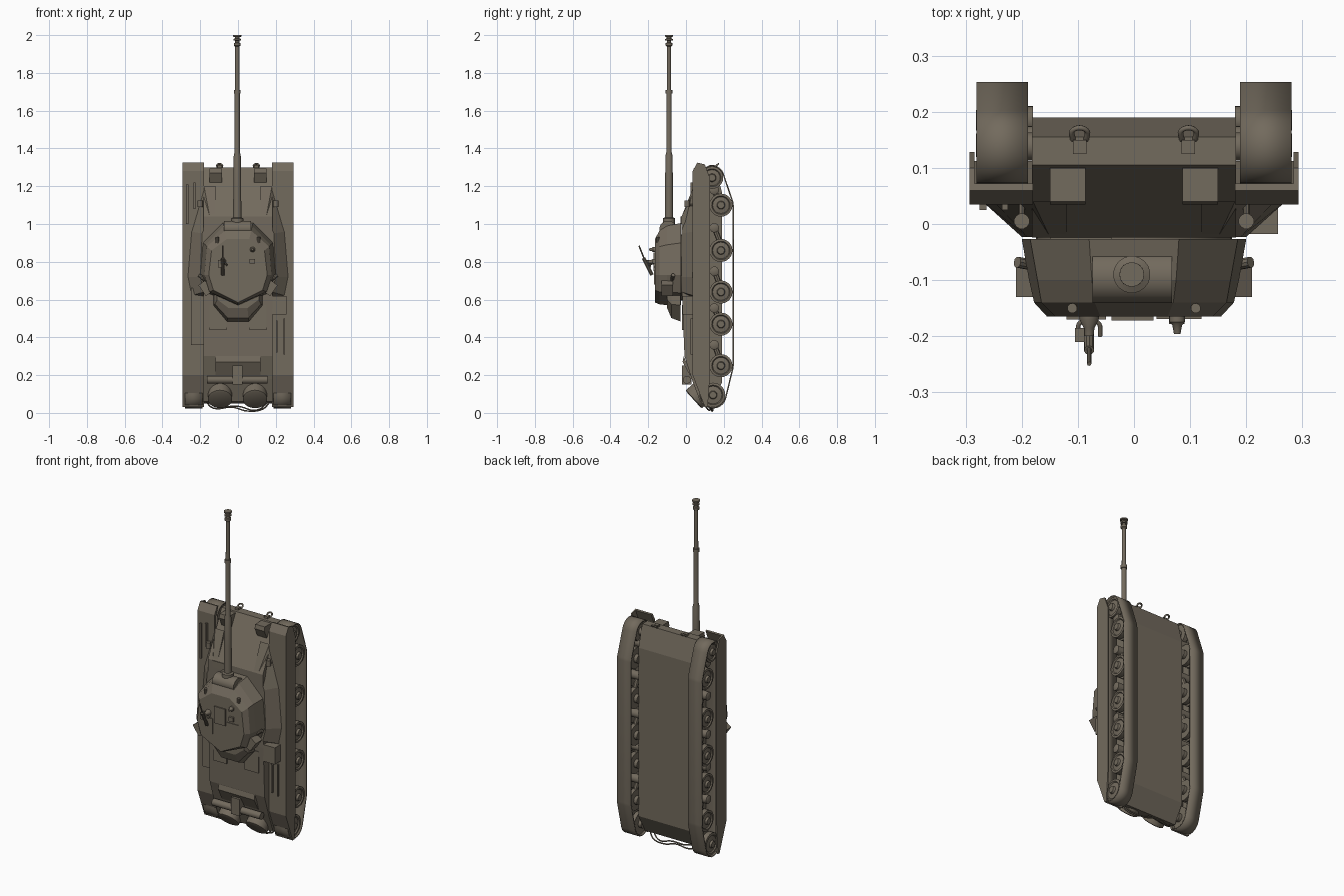
import bpy, bmesh, math
from mathutils import Vector, geometry

if "Cube" in bpy.data.objects:
    bpy.data.objects.remove(bpy.data.objects["Cube"])

mat = bpy.data.materials.new("drab brown grey")
mat.diffuse_color = (0.17, 0.145, 0.11, 1)
mat.use_nodes = True
mat.node_tree.nodes["Principled BSDF"].inputs["Base Color"].default_value = mat.diffuse_color


def finish(name, bm, smooth=False):
    bmesh.ops.recalc_face_normals(bm, faces=bm.faces)
    me = bpy.data.meshes.new(name)
    bm.to_mesh(me)
    bm.free()
    me.materials.append(mat)
    ob = bpy.data.objects.new(name, me)
    bpy.context.collection.objects.link(ob)
    if smooth:
        bpy.ops.object.select_all(action='DESELECT')
        ob.select_set(True)
        bpy.context.view_layer.objects.active = ob
        bpy.ops.object.shade_smooth_by_angle(angle=math.radians(35))
    return ob


def loft(name, rings, caps=True, smooth=False):
    bm = bmesh.new()
    vs = [[bm.verts.new(p) for p in r] for r in rings]
    n = len(rings[0])
    for a, b in zip(vs, vs[1:]):
        for i in range(n):
            bm.faces.new((a[i], a[(i + 1) % n], b[(i + 1) % n], b[i]))
    if caps:
        bm.faces.new(vs[0])
        bm.faces.new(vs[-1])
    return finish(name, bm, smooth)


def side_profile(name, yz, x0, x1):
    return loft(name, [[(x, y, z) for y, z in yz] for x in (x0, x1)])


def plan(name, layers, s=1):
    """Stack of (y, [(x, z)...]) outlines."""
    return loft(name, [[(s * x, y, z) for x, z in pts] for y, pts in layers])


def both(half):
    """Mirror a half outline (x >= 0) into a closed one."""
    return half + [(-x, z) for x, z in reversed(half) if x > 0]


def box(name, x, y, z):
    return side_profile(name, [(y[0], z[0]), (y[1], z[0]), (y[1], z[1]), (y[0], z[1])], *x)


def lathe(name, p, d, steps, n=20):
    """Turned part: steps are (distance along d, radius)."""
    p, d = Vector(p), Vector(d).normalized()
    u = d.orthogonal().normalized()
    v = d.cross(u)
    ang = [2 * math.pi * i / n for i in range(n)]
    return loft(name, [[p + d * t + (u * math.cos(a) + v * math.sin(a)) * r for a in ang]
                       for t, r in steps], smooth=True)


def rod(name, a, b, r, n=12):
    a, b = Vector(a), Vector(b)
    return lathe(name, a, b - a, [(0, r), ((b - a).length, r)], n)


def cable(name, pts, r):
    cu = bpy.data.curves.new(name, 'CURVE')
    cu.dimensions = '3D'
    cu.bevel_depth, cu.bevel_resolution, cu.resolution_u = r, 1, 6
    sp = cu.splines.new('BEZIER')
    sp.bezier_points.add(len(pts) - 1)
    for bp, p in zip(sp.bezier_points, pts):
        bp.co = p
        bp.handle_left_type = bp.handle_right_type = 'AUTO'
    cu.materials.append(mat)
    ob = bpy.data.objects.new(name, cu)
    bpy.context.collection.objects.link(ob)
    bpy.ops.object.select_all(action='DESELECT')
    ob.select_set(True)
    bpy.context.view_layer.objects.active = ob
    bpy.ops.object.convert(target='MESH')


# Hull: nose at +z, deck toward -y, belly at +y
side_profile("hull", [(.19, .16), (.13, .05), (.075, .06), (.03, .18), (-.008, .3), (-.02, .6),
                      (-.024, 1.04), (.105, 1.3), (.155, 1.3), (.19, 1.17)], -.182, .182)
box("engine_hatch", (-.15, -.06), (-.022, -.005), (.44, .57))
box("engine_grille", (.06, .15), (-.022, -.005), (.44, .57))
side_profile("rear_deck_ridge", [(-.012, .3), (-.018, .27), (.02, .2), (.03, .2)], -.12, .12)
box("driver_hatch", (-.15, -.04), (-.028, -.01), (1.0, 1.04))
rod("unditching_log", (-.165, .005, .175), (.155, .005, .175), .021)
box("log_bracket", (-.03, .025), (-.022, .03), (.15, .25))

# Rear drums and tow cable
for x in (-.095, .09):
    lathe("fuel_drum", (x, .04, .07), (0, .74, .67), [(0, .055), (.004, .064), (.08, .064)], 28)
cable("tow_cable", [(-.17, .1, .06), (-.13, .13, .025), (-.03, .14, .03), (.05, .14, .01),
                    (.13, .13, .02), (.17, .1, .06)], .004)
cable("tow_cable_upper", [(-.17, .08, .07), (-.1, .12, .035), (.0, .13, .035), (.1, .12, .015),
                          (.17, .08, .07)], .004)

# Track loop: hull of all the wheel circles
road = [(.185, z) for z in (1.1, .86, .64, .47, .25)]
wheels = [(y, z, .062) for y, z in road] + [(.138, 1.245, .06), (.143, .095, .066)]
circ = [(y + (r + .006) * math.cos(k * math.pi / 12), z + (r + .006) * math.sin(k * math.pi / 12))
        for y, z, r in wheels for k in range(24)]
band = [circ[i] for i in geometry.convex_hull_2d([Vector(c) for c in circ])]

for s in (-1, 1):
    track = loft("track", [[(s * x, y, z) for y, z in band] for x in (.189, .281)], False, True)
    m = track.modifiers.new("thickness", 'SOLIDIFY')
    m.thickness, m.offset = .007, -1
    for y, z, r in wheels:
        r -= .001
        lathe("wheel", (s * .18, y, z), (s, 0, 0),
              [(0, .025), (.02, .025), (.02, r), (.045, r), (.045, r * .7), (.06, r * .7),
               (.06, r), (.09, r), (.092, r * .8), (.086, r * .72), (.09, .022), (.102, .018)], 24)
    for z in (1.18, .98, .75, .555, .36):
        lathe("return_roller", (s * .18, .15, z), (s, 0, 0), [(0, .025), (.075, .025), (.08, .015)], 14)
        rod("suspension_arm", (s * .215, .15, z), (s * .215, .185, z - .09), .014, 8)

    # Fender with end flaps, outer skirt
    side_profile("fender", [(.035, 1.28), (.06, 1.325), (.072, 1.322), (.05, 1.27), (.05, .2),
                            (.112, .035), (.1, .03), (.035, .2)], s * .18, s * .293)
    side_profile("side_skirt", [(.035, 1.28), (.06, 1.325), (.1, 1.315), (.128, 1.24), (.128, .22),
                                (.115, .03), (.1, .03), (.035, .2)], s * .284, s * .293)

    # Sloped upper hull shoulder
    plan("hull_shoulder", [(.04, [(.12, .6), (.25, .62), (.27, .72), (.25, .96), (.18, 1.2), (.12, 1.2)]),
                           (-.023, [(.12, .62), (.18, .64), (.2, .72), (.19, .95), (.15, 1.04), (.12, 1.04)])], s)
    # Nose lamps and tow hooks
    x = s * .118
    side_profile("lamp_guard", [(.1, 1.295), (.04, 1.295), (.035, 1.27), (.06, 1.22)], x - .032, x + .032)
    rod("headlight", (s * .2, .005, 1.09), (s * .2, .005, 1.125), .014)
    rod("headlight_stem", (s * .2, .005, 1.1), (s * .2, .045, 1.1), .006, 8)
    x = s * .097
    box("tow_hook_base", (x - .012, x + .012), (.125, .15), (1.28, 1.312))
    cable("tow_hook", [(x - .012, .15, 1.3), (x - .011, .168, 1.315), (x + .011, .168, 1.315),
                       (x + .012, .15, 1.3)], .005)

# Fender stowage
box("stowage_panel", (-.25, -.18), (.022, .04), (.36, .66))
box("stowage_box", (.18, .257), (-.018, .04), (.52, .62))
box("tool_bar", (-.275, -.263), (.025, .04), (1.0, 1.21))
box("tool_bar_inner", (-.235, -.225), (.025, .04), (1.08, 1.22))
box("rear_tool", (.2, .21), (.025, .04), (.32, .49))
box("rear_tool_long", (.24, .248), (.025, .04), (.31, .5))

# Turret: faceted body, rear bustle
rod("turret_ring", (0, -.035, .77), (0, -.01, .77), .175, 32)
plan("turret", [(-.027, both([(0, 1.005), (.08, 1.005), (.185, .9), (.2, .73), (.16, .635), (0, .57)])),
                (-.1, both([(0, .99), (.075, .99), (.172, .89), (.187, .73), (.155, .64), (0, .57)])),
                (-.14, both([(0, .965), (.07, .965), (.165, .88), (.178, .73), (.15, .64), (0, .575)])),
                (-.165, both([(0, .92), (.06, .92), (.14, .86), (.155, .73), (.13, .65), (0, .585)]))])
plan("turret_bustle", [(-.03, both([(.13, .66), (.13, .57), (.058, .484)])),
                       (-.078, both([(.122, .66), (.122, .575), (.055, .503)])),
                       (-.1, both([(.11, .66), (.11, .6), (.05, .555)]))])
for s in (-1, 1):
    ob = box("smoke_launcher", (-.035, .035), (-.13, -.07), (-.022, .022))
    ob.location, ob.rotation_euler = (s * .172, 0, .66), (0, -s * math.radians(55), 0)
    rod("launcher_tube", (s * .17, -.075, .7), (s * .208, -.068, .73), .01, 10)
    rod("roof_lamp", (s * .11, -.15, .9), (s * .11, -.15, .93), .009, 10)

# Mantlet and gun
loft("mantlet", [[(x, -.095 + .046 * math.sin(a), .975 + .042 * math.cos(a))
                  for a in (k * math.pi / 8 for k in range(16))] for x in (-.074, .068)], smooth=True)
lathe("gun_barrel", (-.004, -.09, 1.0), (0, 0, 1),
      [(0, .033), (.03, .033), (.035, .022), (.2, .021), (.36, .019), (.38, .0145), (.69, .0135),
       (.69, .018), (.71, .018), (.71, .012), (.95, .011)], 20)
lathe("muzzle_brake", (-.004, -.09, 1.94), (0, 0, 1),
      [(0, .012), (.005, .018), (.018, .018), (.02, .011), (.03, .011), (.032, .02), (.04, .02),
       (.042, .012), (.05, .012), (.052, .022), (.06, .022)], 16)

# Roof details
box("commander_hatch", (-.04, .035), (-.172, -.16), (.75, .85))
box("loader_hatch", (-.12, -.05), (-.17, -.16), (.68, .77))
box("roof_vent", (.04, .12), (-.169, -.16), (.77, .775))
lathe("roof_sight", (.077, -.16, .865), (0, -1, 0), [(0, .014), (.015, .014), (.02, .009), (.036, .006)], 12)
box("roof_periscope", (.062, .09), (-.178, -.16), (.79, .815))
lathe("gun_pintle", (-.08, -.16, .8), (0, -1, 0), [(0, .018), (.01, .018), (.025, .01), (.04, .008)], 12)
rod("machine_gun", (-.08, -.18, .73), (-.08, -.225, .82), .009, 10)
rod("machine_gun_barrel", (-.08, -.215, .8), (-.08, -.249, .885), .004, 8)
box("ammo_box", (-.105, -.088), (-.21, -.185), (.77, .81))
cable("gun_cradle", [(-.1, -.2, .78), (-.095, -.175, .79), (-.065, -.175, .79), (-.06, -.2, .78)], .004)
